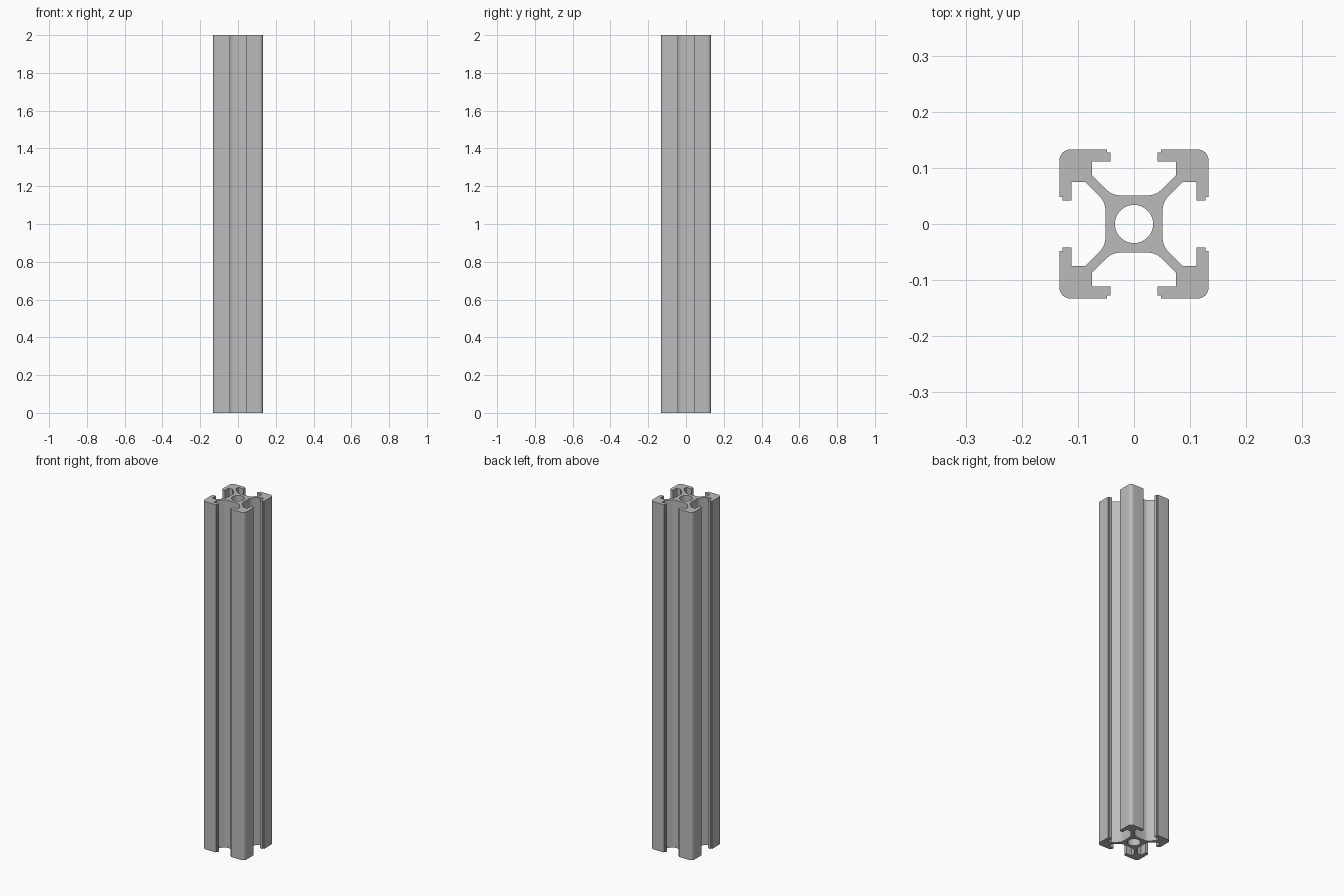
import bpy
import bmesh
from math import cos, sin, pi, radians, tan
from mathutils import Vector

cube = bpy.data.objects.get("Cube")
if cube:
    bpy.data.objects.remove(cube, do_unlink=True)

LENGTH = 2.0
HALF = 0.133      # half the outer width
CORE = 0.051      # half the central core width
BORE = 0.034      # radius of the central hole


def fillet(corner, before, after, radius, steps):
    """Round one corner of a 2D outline with an arc."""
    c = Vector(corner)
    a = (Vector(before) - c).normalized()
    b = (Vector(after) - c).normalized()
    half = a.angle(b) / 2
    centre = c + (a + b).normalized() * radius / sin(half)
    start = c + a * radius / tan(half) - centre
    end = c + b * radius / tan(half) - centre
    total = pi - 2 * half
    return [tuple(centre + (start * sin(total * (1 - i / steps))
                            + end * sin(total * i / steps)) / sin(total))
            for i in range(steps + 1)]


# Outline of one eighth: core edge, web, slot pocket, lip with small step
core_corner = (0.039, CORE)
web_end = (0.075, 0.087)
eighth = fillet(core_corner, (0, CORE), web_end, 0.035, 5)
eighth += [web_end, (0.075, 0.111), (0.042, 0.111),
           (0.042, 0.127), (0.048, 0.127), (0.048, HALF)]
corner = fillet((HALF, HALF), (0, HALF), (HALF, 0), 0.02, 8)
quarter = eighth + corner + [(y, x) for x, y in reversed(eighth)]

# Repeat the quarter around the axis
outline = []
for _ in range(4):
    outline += quarter
    quarter = [(y, -x) for x, y in quarter]
bore = [(BORE * cos(2 * pi * i / 48), BORE * sin(2 * pi * i / 48))
        for i in range(48)]

# Fill the cross-section and extrude it upward
bm = bmesh.new()
edges = []
for loop in (outline, bore):
    verts = [bm.verts.new((x, y, 0)) for x, y in loop]
    edges += [bm.edges.new((v, verts[i - 1])) for i, v in enumerate(verts)]
bmesh.ops.triangle_fill(bm, edges=edges, use_beauty=True, normal=(0, 0, 1))
result = bmesh.ops.extrude_face_region(bm, geom=bm.faces[:], use_keep_orig=True)
top = [g for g in result["geom"] if isinstance(g, bmesh.types.BMVert)]
bmesh.ops.translate(bm, verts=top, vec=(0, 0, LENGTH))
bmesh.ops.recalc_face_normals(bm, faces=bm.faces[:])
mesh = bpy.data.meshes.new("slotted_rail")
bm.to_mesh(mesh)
bm.free()

# Aluminium grey
grey = (0.5, 0.5, 0.5, 1)
mat = bpy.data.materials.new("aluminium_grey")
mat.use_nodes = True
mat.diffuse_color = grey
mat.node_tree.nodes["Principled BSDF"].inputs["Base Color"].default_value = grey
mesh.materials.append(mat)

rail = bpy.data.objects.new("slotted_rail", mesh)
bpy.context.collection.objects.link(rail)
bpy.ops.object.select_all(action="DESELECT")
rail.select_set(True)
bpy.context.view_layer.objects.active = rail
bpy.ops.object.shade_smooth_by_angle(angle=radians(30))
